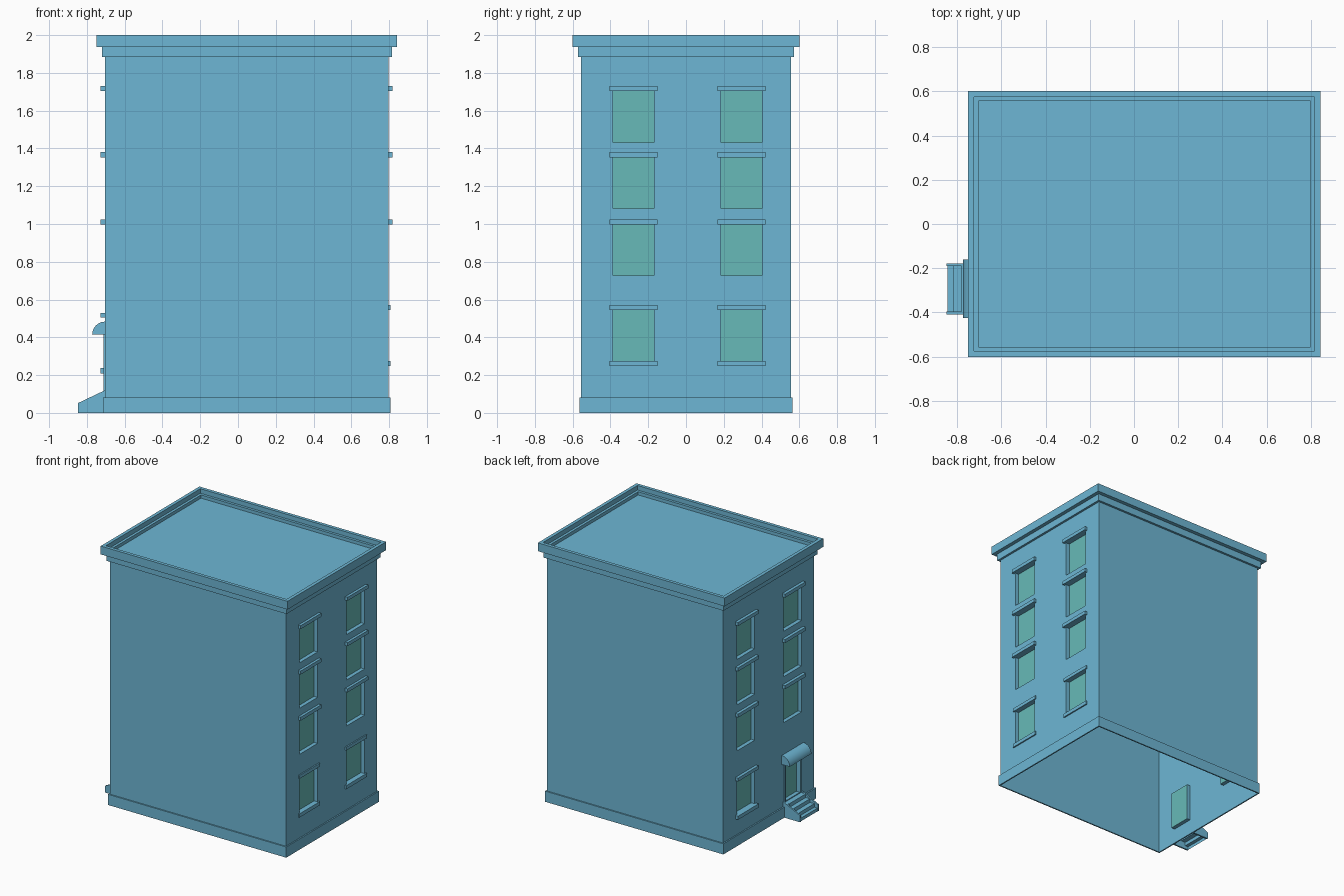
import bpy, bmesh, math

if "Cube" in bpy.data.objects:
    bpy.data.objects.remove(bpy.data.objects["Cube"])

CX, HX, HY = 0.0465, 0.7505, 0.555      # body centre and half sizes
ROOF = 1.94


def material(name, rgb):
    m = bpy.data.materials.new(name)
    m.diffuse_color = (*rgb, 1)
    m.use_nodes = True
    m.node_tree.nodes["Principled BSDF"].inputs["Base Color"].default_value = m.diffuse_color
    return m


BLUE = material("wall blue", (0.155, 0.47, 0.66))
TEAL = material("glass teal", (0.135, 0.49, 0.48))


def make(name, faces, mat, recalc=True):
    """Object from a list of faces given as point lists."""
    bm = bmesh.new()
    for f in faces:
        bm.faces.new([bm.verts.new(p) for p in f])
    bmesh.ops.remove_doubles(bm, verts=bm.verts, dist=1e-5)
    if recalc:
        bmesh.ops.recalc_face_normals(bm, faces=bm.faces)
    me = bpy.data.meshes.new(name)
    bm.to_mesh(me)
    bm.free()
    me.materials.append(mat)
    ob = bpy.data.objects.new(name, me)
    bpy.context.collection.objects.link(ob)
    return ob


def place(s, d, y, z):
    """Point on the +x (s=1) or -x (s=-1) facade, d outwards from the wall."""
    return (CX + s * (HX + d), s * y, z)


def prism(name, s, profile, y0, y1, mat=BLUE, solid=True):
    """Side profile of (d, z) points stretched along the facade."""
    a = [place(s, d, y0, z) for d, z in profile]
    b = [place(s, d, y1, z) for d, z in profile]
    n = len(a)
    faces = [[a[i], a[(i + 1) % n], b[(i + 1) % n], b[i]]
             for i in range(n if solid else n - 1)]
    if solid:
        faces += [a[::-1], b]
    return make(name, faces, mat, solid)


def box(name, s, d, y0, y1, z0, z1):
    return prism(name, s, [(0, z0), (d, z0), (d, z1), (0, z1)], y0, y1)


def ring(o, z):
    return [(CX + i * (HX + o), j * (HY + o), z)
            for i, j in ((-1, -1), (1, -1), (1, 1), (-1, 1))]


def moulding(name, profile, cap=False):
    """Sweep (offset, z) points around the body."""
    faces = []
    loops = [ring(o, z) for o, z in profile]
    for a, b in zip(loops, loops[1:]):
        faces += [[a[i], a[(i + 1) % 4], b[(i + 1) % 4], b[i]] for i in range(4)]
    if cap:
        faces.append(loops[-1])
    return make(name, faces, BLUE, False)


def facade(name, s, holes, depth=0.03):
    """End wall with recessed openings, plus glass panes."""
    ys = sorted({-HY, HY} | {v for h in holes for v in h[:2]})
    zs = sorted({0, ROOF} | {v for h in holes for v in h[2:]})
    faces, panes = [], []
    for y0, y1 in zip(ys, ys[1:]):
        for z0, z1 in zip(zs, zs[1:]):
            y, z = (y0 + y1) / 2, (z0 + z1) / 2
            if not any(h[0] < y < h[1] and h[2] < z < h[3] for h in holes):
                faces.append([place(s, 0, *p) for p in
                              ((y0, z0), (y1, z0), (y1, z1), (y0, z1))])
    for y0, y1, z0, z1 in holes:
        c = [(y0, z0), (y1, z0), (y1, z1), (y0, z1)]
        for p, q in zip(c, c[1:] + c[:1]):
            faces.append([place(s, 0, *p), place(s, 0, *q),
                          place(s, -depth, *q), place(s, -depth, *p)])
        panes.append([place(s, -depth, *p) for p in c])
    make(name + "_wall", faces, BLUE, False)
    make(name + "_glass", panes, TEAL, False)


# Long plain walls
for s, name in ((-1, "front_wall"), (1, "back_wall")):
    make(name, [[(CX - s * -HX, s * HY, 0), (CX - s * HX, s * HY, 0),
                 (CX - s * HX, s * HY, ROOF), (CX + s * HX, s * HY, ROOF)]], BLUE, False)

# Plinth, stepped cornice with parapet and sunken roof
moulding("plinth", [(0, 0), (0.01, 0), (0.01, 0.082), (0, 0.082)])
moulding("cornice_and_roof", [(0, 1.883), (0.017, 1.883), (0.017, 1.936), (0.046, 1.936),
                              (0.046, 2), (0.02, 2), (0.02, 1.965), (0, 1.965),
                              (0, ROOF)], cap=True)

# Windows of both end walls
COLS = (-0.278, 0.294)
FLOORS = ((1.432, 1.703), (1.082, 1.353), (0.727, 0.997))
DOOR_Y, DOOR_W = 0.293, 0.088
for s, name in ((1, "right"), (-1, "left")):
    proj = 0.02 if s > 0 else 0.023
    holes = []
    for c in COLS:
        for z0, z1 in FLOORS:
            holes.append((c - 0.109, c + 0.109, z0, z1))
            box(name + "_lintel", s, proj, c - 0.126, c + 0.126, z1, z1 + 0.027)
        if s < 0 and c > 0:
            continue                      # the door takes this bay
        z0, z1, p = (0.276, 0.546, 0.01) if s > 0 else (0.237, 0.504, 0.023)
        holes.append((c - 0.109, c + 0.109, z0, z1))
        box(name + "_ground_lintel", s, p, c - 0.126, c + 0.126, z1, z1 + 0.026)
        box(name + "_ground_sill", s, p, c - 0.126, c + 0.126, z0 - 0.028, z0)
    if s < 0:
        holes.append((DOOR_Y - DOOR_W, DOOR_Y + DOOR_W, 0.115, 0.40))
    facade(name, s, holes)

# Door frame
for k in (-1, 1):
    a, b = sorted((DOOR_Y + k * DOOR_W, DOOR_Y + k * (DOOR_W + 0.014)))
    box("door_jamb", -1, 0.007, a, b, 0.115, 0.414)
box("door_head", -1, 0.007, DOOR_Y - DOOR_W, DOOR_Y + DOOR_W, 0.40, 0.414)

# Rounded awning over the door
arc = [(0.068 * math.cos(t), 0.414 + 0.069 * math.sin(t))
       for t in (math.pi / 2 * i / 10 for i in range(11))]
awning = prism("awning", -1, [(0, 0.414)] + arc, DOOR_Y - 0.132, DOOR_Y + 0.132)
bpy.context.view_layer.objects.active = awning
awning.select_set(True)
bpy.ops.object.shade_smooth_by_angle(angle=math.radians(30))

# Entrance steps between sloping cheek walls
for k in (-1, 1):
    a, b = sorted((DOOR_Y + k * 0.103, DOOR_Y + k * 0.115))
    prism("stair_cheek", -1, [(0, 0), (0.143, 0), (0.143, 0.052), (0, 0.12)], a, b)
steps = [(0.14, 0), (0.14, 0.025), (0.113, 0.025), (0.113, 0.052), (0.076, 0.052),
         (0.076, 0.08), (0.04, 0.08), (0.04, 0.108), (0, 0.108)]
prism("stair_steps", -1, steps[::-1], DOOR_Y + 0.103, DOOR_Y - 0.103, solid=False)
